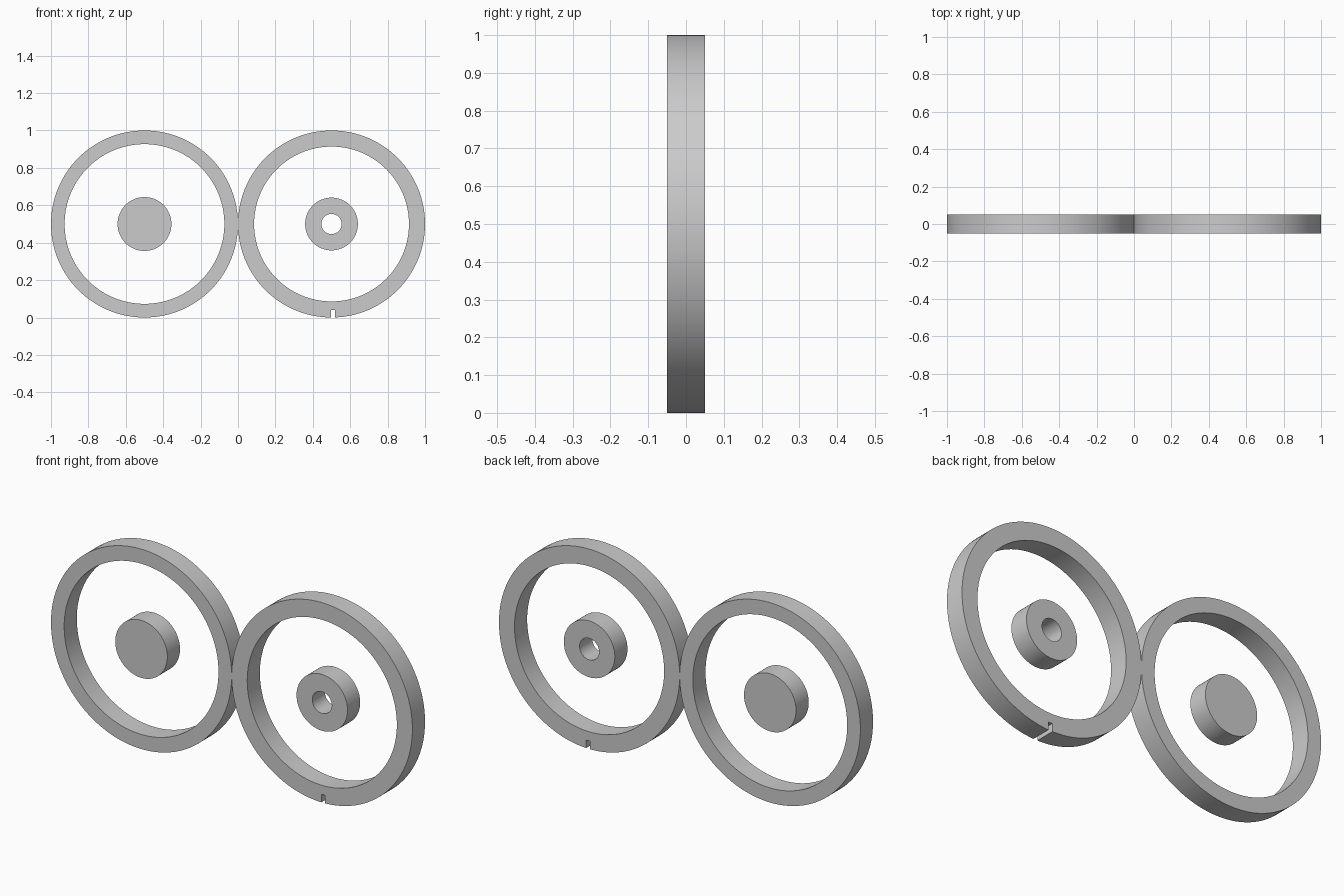
import bpy
import bmesh
import math

if "Cube" in bpy.data.objects:
    bpy.data.objects.remove(bpy.data.objects["Cube"], do_unlink=True)

SEGMENTS = 128
HALF_DEPTH = 0.05
CENTRE_Z = 0.5

grey = bpy.data.materials.new("plain grey")
grey.use_nodes = True
colour = (0.6, 0.6, 0.6, 1)
grey.diffuse_color = colour
grey.node_tree.nodes["Principled BSDF"].inputs["Base Color"].default_value = colour


def finish(name, bm, x, z):
    bmesh.ops.recalc_face_normals(bm, faces=bm.faces)
    mesh = bpy.data.meshes.new(name)
    bm.to_mesh(mesh)
    bm.free()
    mesh.materials.append(grey)
    obj = bpy.data.objects.new(name, mesh)
    obj.location = (x, 0, z)
    bpy.context.collection.objects.link(obj)
    return obj


def smooth(obj):
    bpy.ops.object.select_all(action="DESELECT")
    obj.select_set(True)
    bpy.context.view_layer.objects.active = obj
    bpy.ops.object.shade_smooth_by_angle(angle=math.radians(30))


def circle(bm, radius, y):
    angles = [math.tau * i / SEGMENTS for i in range(SEGMENTS)]
    return [bm.verts.new((radius * math.cos(a), y, radius * math.sin(a))) for a in angles]


def disc(name, x, outer, inner=0):
    """Round plate facing the front, with a bore when inner is above zero."""
    bm = bmesh.new()
    loops = [circle(bm, outer, -HALF_DEPTH), circle(bm, outer, HALF_DEPTH)]
    if inner:
        loops += [circle(bm, inner, HALF_DEPTH), circle(bm, inner, -HALF_DEPTH)]
        pairs = list(zip(loops, loops[1:] + loops[:1]))
    else:
        pairs = [(loops[0], loops[1])]
        for loop in loops:
            bm.faces.new(loop)
    for a, b in pairs:
        for i in range(SEGMENTS):
            j = (i + 1) % SEGMENTS
            bm.faces.new((a[i], a[j], b[j], b[i]))
    return finish(name, bm, x, CENTRE_Z)


# Outer rings
right_ring = disc("right_ring", -0.5, 0.5, 0.427)
left_ring = disc("left_ring", 0.5, 0.5, 0.414)

# Hubs: one solid, one bored
right_hub = disc("right_hub", -0.5, 0.144)
left_hub = disc("left_hub", 0.5, 0.141, 0.054)

# Keyway slot through the bottom of the left ring
bm = bmesh.new()
bmesh.ops.create_cube(bm, size=1)
bmesh.ops.scale(bm, vec=(0.021, 0.2, 0.08), verts=bm.verts)
cutter = finish("slot_cutter", bm, 0.507, 0)
cutter.hide_render = True
cut = left_ring.modifiers.new("slot", "BOOLEAN")
cut.operation = "DIFFERENCE"
cut.solver = "EXACT"
cut.object = cutter
bpy.ops.object.select_all(action="DESELECT")
left_ring.select_set(True)
bpy.context.view_layer.objects.active = left_ring
bpy.ops.object.modifier_apply(modifier=cut.name)
bpy.data.objects.remove(cutter, do_unlink=True)

for part in (right_ring, left_ring, right_hub, left_hub):
    smooth(part)
